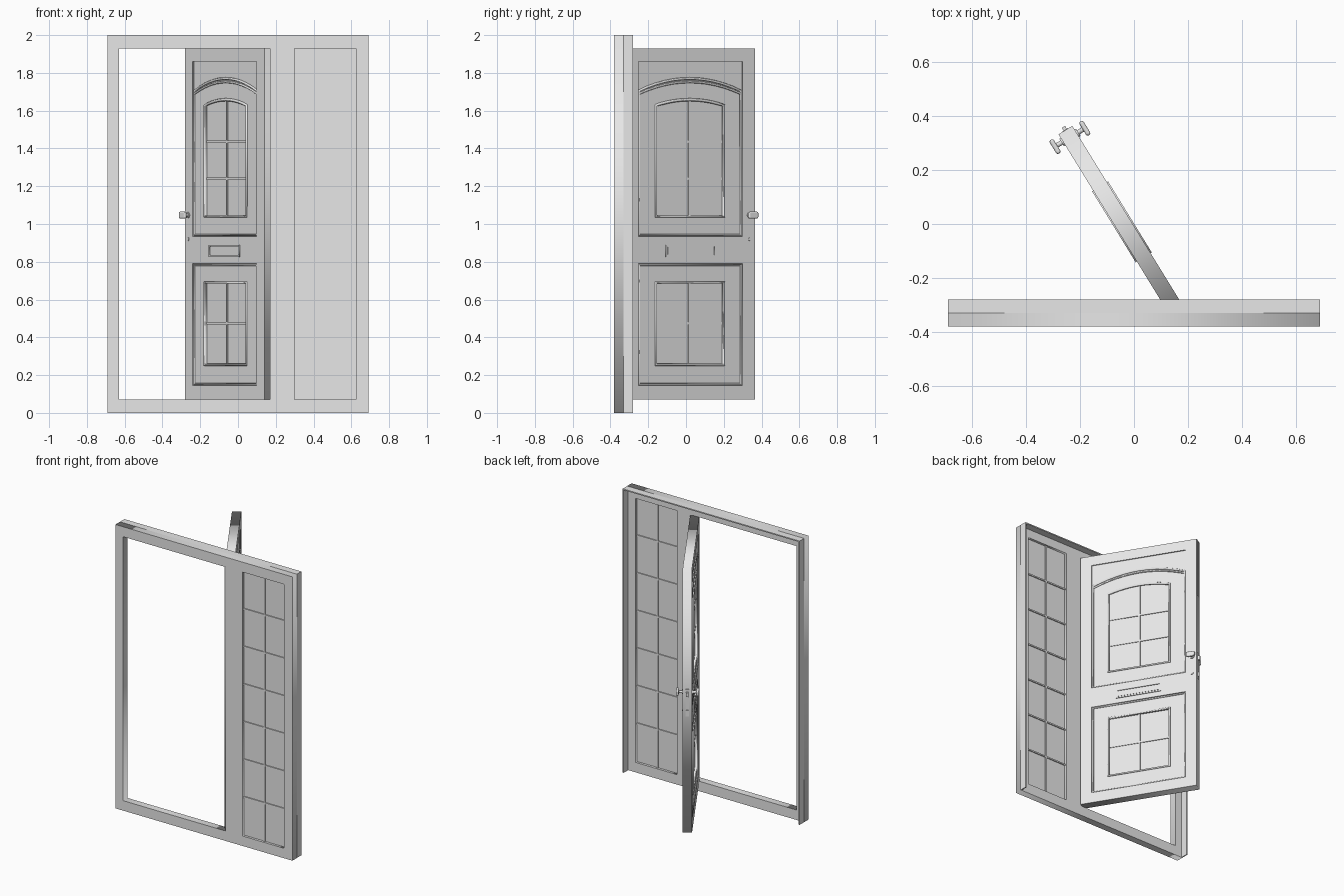
import bpy
from math import radians
from mathutils import Matrix

if "Cube" in bpy.data.objects:
    bpy.data.objects.remove(bpy.data.objects["Cube"])

grey = bpy.data.materials.new("light_grey")
grey.use_nodes = True
grey.diffuse_color = (0.8, 0.8, 0.8, 1)
grey.node_tree.nodes["Principled BSDF"].inputs["Base Color"].default_value = (0.8, 0.8, 0.8, 1)

UPRIGHT = Matrix.Rotation(radians(90), 4, "X")
WORLD = Matrix.Identity(4)
# The leaf stands open; its local x runs from the free edge to the hinge
DOOR = Matrix.Translation((-0.045, 0.008, 0)) @ Matrix.Rotation(radians(-58.4), 4, "Z")


def rect(x0, x1, z0, z1):
    return [(x0, z0), (x1, z0), (x1, z1), (x0, z1)]


def arc(half, spring, rise, steps=12):
    pts = [half * (1 - 2 * i / steps) for i in range(steps + 1)]
    return [(x, spring + rise * (1 - (x / half) ** 2)) for x in pts]


def arched(half, z0, spring, rise):
    return [(-half, z0), (half, z0)] + arc(half, spring, rise)


def from_curve(name, loops, y, frame, thick=0, bead=0, closed=True):
    """Filled outline with holes (thick) or a rounded bead along a path."""
    cu = bpy.data.curves.new(name, "CURVE")
    cu.dimensions = "3D" if bead else "2D"
    if bead:
        cu.bevel_depth, cu.bevel_resolution = bead, 1
        cu.use_fill_caps = not closed
    else:
        cu.fill_mode, cu.extrude = "BOTH", thick / 2
    for loop in loops:
        sp = cu.splines.new("POLY")
        sp.points.add(len(loop) - 1)
        for p, (x, z) in zip(sp.points, loop):
            p.co = (x, z, 0, 1)
        sp.use_cyclic_u = closed
    tmp = bpy.data.objects.new(name + "_path", cu)
    bpy.context.collection.objects.link(tmp)
    dg = bpy.context.evaluated_depsgraph_get()
    mesh = bpy.data.meshes.new_from_object(tmp.evaluated_get(dg))
    bpy.data.objects.remove(tmp)
    mesh.transform(Matrix.Translation((0, y, 0)) @ UPRIGHT)
    mesh.materials.clear()
    mesh.materials.append(grey)
    ob = bpy.data.objects.new(name, mesh)
    bpy.context.collection.objects.link(ob)
    ob.matrix_world = frame
    return ob


def box(name, x, y, z, frame=WORLD, bevel=0):
    bpy.ops.mesh.primitive_cube_add(size=1)
    ob = bpy.context.object
    ob.name = name
    mid = [(a + b) / 2 for a, b in (x, y, z)]
    size = [abs(b - a) for a, b in (x, y, z)]
    ob.data.transform(Matrix.Translation(mid) @ Matrix.Diagonal(size + [1]))
    ob.data.materials.append(grey)
    ob.matrix_world = frame
    if bevel:
        mod = ob.modifiers.new("rounding", "BEVEL")
        mod.width, mod.segments = bevel, 3
    return ob


def rod(name, x, z, y0, y1, radius):
    bpy.ops.mesh.primitive_cylinder_add(vertices=16, radius=radius, depth=abs(y1 - y0))
    ob = bpy.context.object
    ob.name = name
    ob.data.transform(Matrix.Translation((x, (y0 + y1) / 2, z)) @ UPRIGHT)
    ob.data.materials.append(grey)
    bpy.ops.object.shade_smooth_by_angle()
    ob.matrix_world = DOOR


# Outer frame with door opening and sidelight, plus thin lips at the back
LOW, HIGH = 0.07, 1.93
side = rect(0.30, 0.625, LOW, HIGH)
from_curve("outer_frame", [rect(-0.69, 0.69, 0, 2), rect(-0.63, 0.17, LOW, HIGH), side],
           -0.355, WORLD, thick=0.05)
LIP = (-0.33, -0.28)
box("right_lip", (-0.69, -0.682), LIP, (0, 2))
box("left_lip", (0.682, 0.69), LIP, (0, 2))
box("top_lip", (-0.682, 0.682), LIP, (1.992, 2))

# Sidelight glass and glazing bars
box("sidelight_glass", (0.30, 0.625), (-0.363, -0.347), (LOW, HIGH))
BAR = (-0.37, -0.34)
box("sidelight_upright_bar", (0.457, 0.468), BAR, (LOW, HIGH))
for i in range(6):
    z = 0.34 + 0.265 * i
    box("sidelight_cross_bar", (0.30, 0.625), BAR, (z - 0.005, z + 0.005))

# Door leaf: stiles and rails, then recessed fields with window holes
F = 0.323
upper = rect(-F, F, 0.935, 1.86)
lower = rect(-F, F, 0.145, 0.79)
top_window = arched(0.205, 1.045, 1.625, 0.03)
low_window = rect(-0.205, 0.205, 0.26, 0.685)
from_curve("door_stiles_and_rails", [rect(-0.4, 0.4, LOW, HIGH), upper, lower], 0, DOOR, thick=0.06)
from_curve("upper_field", [upper, top_window], 0, DOOR, thick=0.046)
from_curve("lower_field", [lower, low_window], 0, DOOR, thick=0.046)
from_curve("upper_glass", [top_window], 0, DOOR, thick=0.026)
from_curve("lower_glass", [low_window], 0, DOOR, thick=0.026)

# Window glazing bars
G = (-0.018, 0.018)
box("upper_upright_bar", (-0.006, 0.006), G, (1.045, 1.655), DOOR)
box("lower_upright_bar", (-0.006, 0.006), G, (0.26, 0.685), DOOR)
for z in (1.24, 1.435, 0.475):
    box("window_cross_bar", (-0.205, 0.205), G, (z - 0.006, z + 0.006), DOOR)

# Mouldings, letter plate and handles on both faces
for s, face in ((-1, "outer"), (1, "inner")):
    y = s * 0.023
    from_curve(face + "_mouldings", [arched(0.316, 0.942, 1.705, 0.065),
               rect(-0.316, 0.316, 0.152, 0.783)], y, DOOR, bead=0.007)
    from_curve(face + "_arch_moulding", [arc(0.316, 1.69, 0.062)], y, DOOR, bead=0.006, closed=False)
    from_curve(face + "_window_mouldings", [arched(0.211, 1.04, 1.628, 0.03),
               rect(-0.211, 0.211, 0.255, 0.69)], y, DOOR, bead=0.008)
    from_curve(face + "_letter_plate_rim", [rect(-0.155, 0.155, 0.825, 0.89),
               rect(-0.145, 0.145, 0.835, 0.88)], s * 0.031, DOOR, thick=0.008)
    box(face + "_letter_flap", (-0.142, 0.142), (s * 0.029, s * 0.033), (0.838, 0.877), DOOR)
    rod(face + "_handle_rose", -0.368, 1.047, s * 0.03, s * 0.036, 0.016)
    rod(face + "_handle_stem", -0.368, 1.047, s * 0.03, s * 0.06, 0.009)
    box(face + "_handle_grip", (-0.398, -0.338), (s * 0.056, s * 0.074), (1.029, 1.065), DOOR, bevel=0.008)
    rod(face + "_lock_cylinder", -0.368, 0.92, s * 0.03, s * 0.034, 0.009)

# Latch, bolt and strike plate on the free edge
box("edge_plate", (-0.402, -0.4), (-0.012, 0.012), (0.89, 1.08), DOOR)
box("latch", (-0.414, -0.4), (-0.007, 0.007), (1.03, 1.06), DOOR)
box("bolt", (-0.408, -0.4), (-0.007, 0.007), (0.905, 0.935), DOOR)
